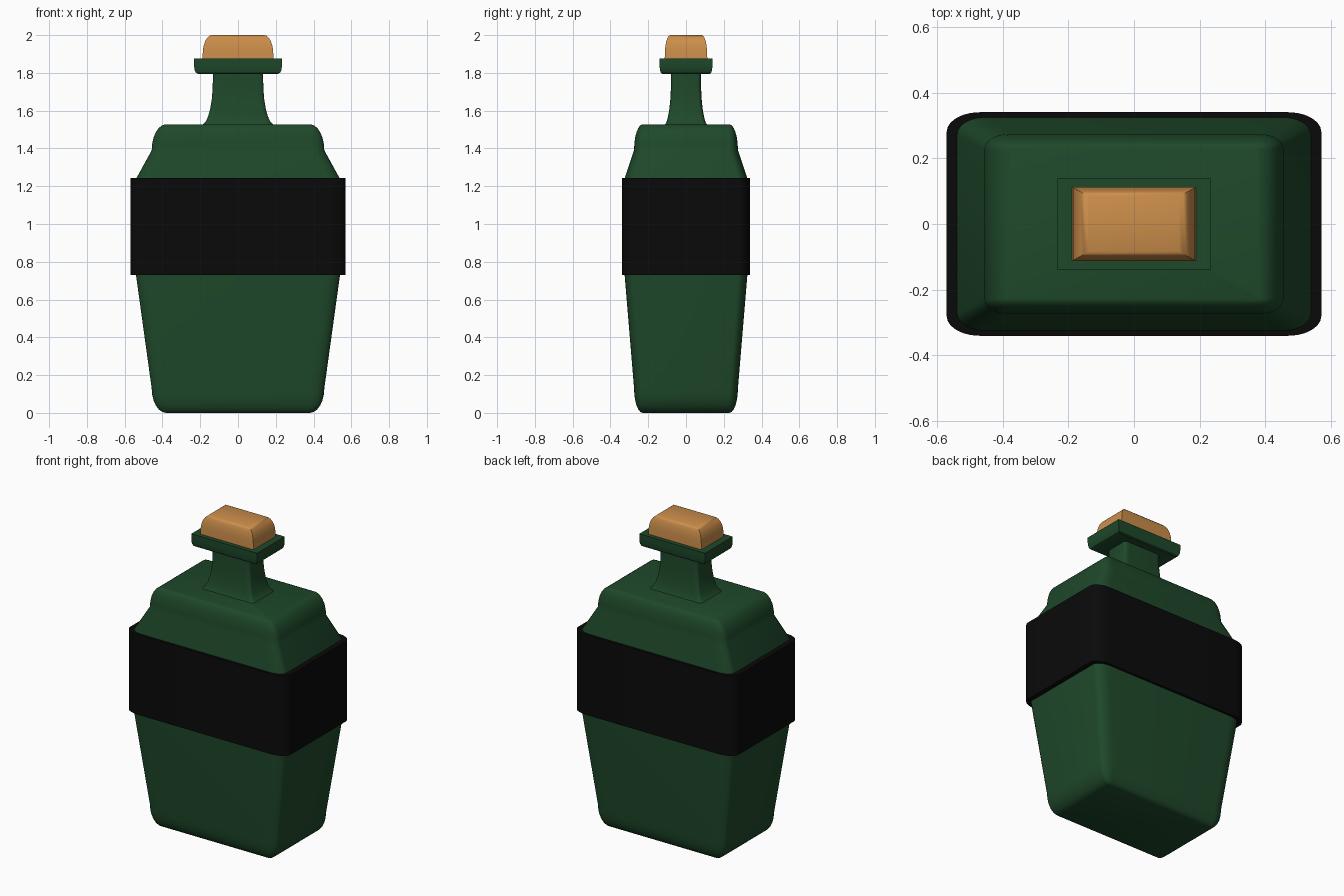
import bpy, bmesh, math

if "Cube" in bpy.data.objects:
    bpy.data.objects.remove(bpy.data.objects["Cube"])


def material(name, color):
    m = bpy.data.materials.new(name)
    m.diffuse_color = color
    m.use_nodes = True
    m.node_tree.nodes["Principled BSDF"].inputs["Base Color"].default_value = m.diffuse_color
    return m


GREEN = material("green_glass", (0.013, 0.065, 0.023, 1))
BLACK = material("black_label", (0.003, 0.003, 0.003, 1))
CORK = material("cork", (0.60, 0.27, 0.07, 1))


def ring(bm, hx, hy, z, r, n=6):
    """Rounded rectangle, corner radius r along x and scaled by 0.6 along y."""
    verts = []
    ry = r * 0.6
    for k, (sx, sy) in enumerate([(1, 1), (-1, 1), (-1, -1), (1, -1)]):
        for i in range(n + 1 if r else 1):
            a = math.pi / 2 * (k + i / n)
            verts.append(bm.verts.new((sx * (hx - r) + r * math.cos(a),
                                       sy * (hy - ry) + ry * math.sin(a), z)))
    return verts


def loft(name, sections, mat, closed=False, smooth=35):
    """Skin sections (half x, half y, z, radius); cap ends or close into a loop."""
    bm = bmesh.new()
    rings = [ring(bm, *s) for s in sections]
    pairs = list(zip(rings, rings[1:]))
    if closed:
        pairs.append((rings[-1], rings[0]))
    else:
        bm.faces.new(rings[0])
        bm.faces.new(rings[-1])
    for a, b in pairs:
        for i in range(len(a)):
            j = (i + 1) % len(a)
            bm.faces.new((a[i], a[j], b[j], b[i]))
    bmesh.ops.recalc_face_normals(bm, faces=bm.faces)
    me = bpy.data.meshes.new(name)
    bm.to_mesh(me)
    bm.free()
    me.materials.append(mat)
    ob = bpy.data.objects.new(name, me)
    bpy.context.collection.objects.link(ob)
    bpy.ops.object.select_all(action='DESELECT')
    bpy.context.view_layer.objects.active = ob
    ob.select_set(True)
    bpy.ops.object.shade_smooth_by_angle(angle=math.radians(smooth))
    return ob


def rounded_end(z_flat, z_side, steps=6):
    """Quarter-round from the flat end out to the straight side."""
    out = []
    for i in range(steps + 1):
        a = math.pi / 2 * i / steps
        s = math.sin(a)
        out.append((0.38 + 0.077 * s, 0.229 + 0.046 * s,
                    z_flat + (z_side - z_flat) * (1 - math.cos(a)), 0.005 + 0.07 * s))
    return out


# Body: rounded base, widening sides, sloped and rounded shoulder
body = rounded_end(0.0, 0.13)
body += [(0.54, 0.325, 0.73, 0.085), (0.542, 0.327, 1.235, 0.085)]
body += rounded_end(1.528, 1.39)[::-1]
loft("bottle_body", body, GREEN)

# Neck with flared foot
neck = [(0.188, 0.112, 1.525), (0.172, 0.103, 1.54), (0.158, 0.095, 1.57),
        (0.147, 0.088, 1.61), (0.139, 0.083, 1.66), (0.134, 0.08, 1.72),
        (0.133, 0.08, 1.80)]
loft("bottle_neck", [s + (0.03,) for s in neck], GREEN)

# Lip with rounded lower edge
loft("bottle_lip", [(0.21, 0.126, 1.795, 0), (0.222, 0.133, 1.80, 0),
                    (0.23, 0.138, 1.815, 0), (0.233, 0.14, 1.84, 0),
                    (0.233, 0.14, 1.876, 0)], GREEN)

# Label band, an open ring around the body
loft("label_band", [(0.57, 0.34, 0.73, 0.1), (0.57, 0.34, 1.243, 0.1),
                    (0.538, 0.323, 1.243, 0.085), (0.538, 0.323, 0.73, 0.085)],
     BLACK, closed=True)

# Cork stopper with rounded top
cork = [(0.189, 0.113, 1.87, 0)]
for i in range(7):
    a = math.pi / 2 * i / 6
    cork.append((0.137 + 0.05 * math.cos(a), 0.083 + 0.029 * math.cos(a),
                 1.9 + 0.1 * math.sin(a), 0))
loft("cork_stopper", cork, CORK)
